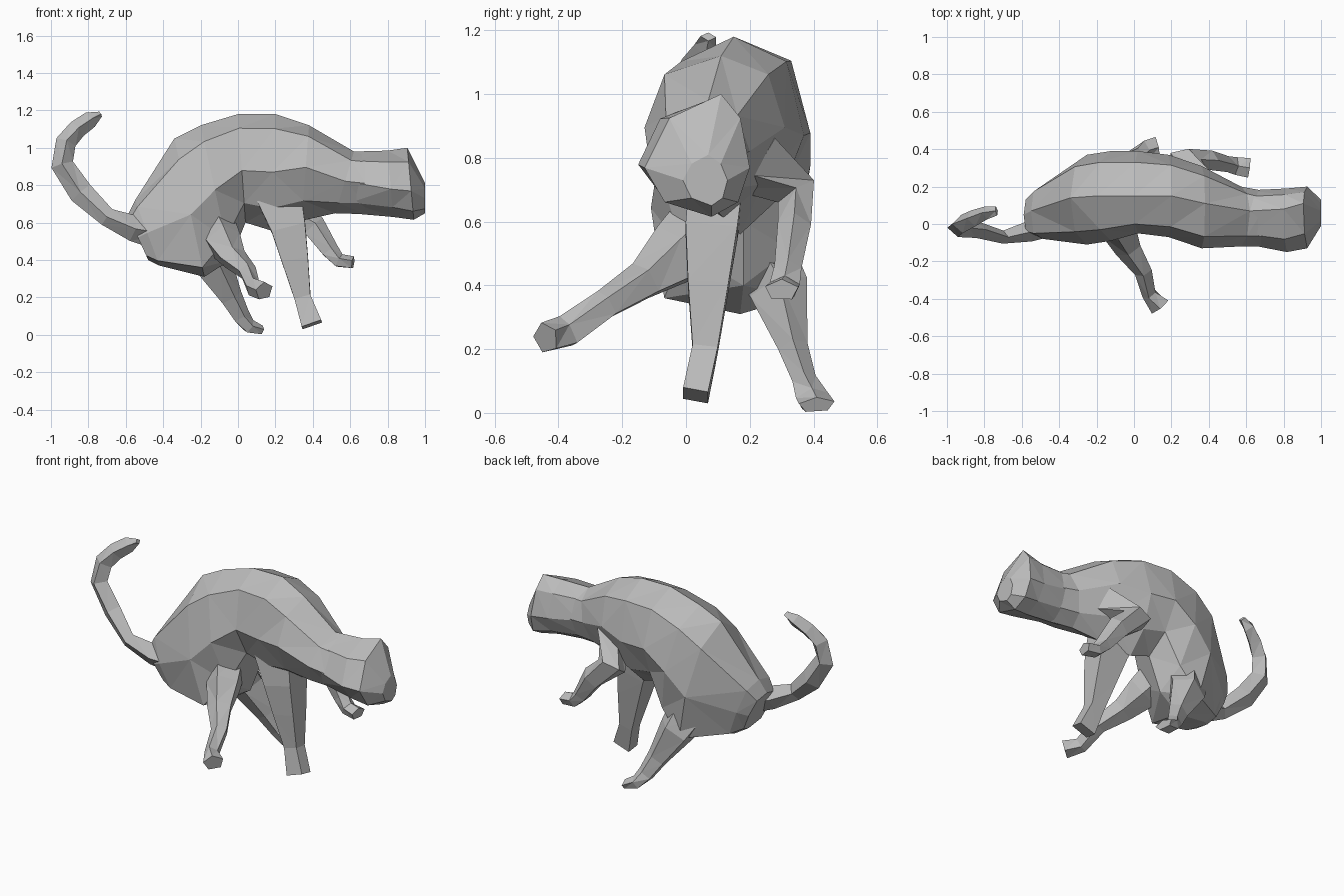
import bpy
import bmesh
import math
from mathutils import Vector

cube = bpy.data.objects.get("Cube")
if cube:
    bpy.data.objects.remove(cube, do_unlink=True)

# Single flat grey
grey = bpy.data.materials.new("plain grey")
grey.use_nodes = True
colour = (0.5, 0.5, 0.5, 1)
grey.diffuse_color = colour
grey.node_tree.nodes["Principled BSDF"].inputs["Base Color"].default_value = colour


def loft(name, rings):
    """Skin a list of equal point rings, cap both ends, split into facets."""
    bm = bmesh.new()
    loops = [[bm.verts.new(point) for point in ring] for ring in rings]
    for lower, upper in zip(loops, loops[1:]):
        count = len(lower)
        for i in range(count):
            j = (i + 1) % count
            bm.faces.new((lower[i], lower[j], upper[j], upper[i]))
    bm.faces.new(loops[0])
    bm.faces.new(loops[-1])
    bmesh.ops.triangulate(bm, faces=bm.faces[:], quad_method='SHORT_EDGE')
    bmesh.ops.recalc_face_normals(bm, faces=bm.faces[:])
    mesh = bpy.data.meshes.new(name)
    bm.to_mesh(mesh)
    bm.free()
    mesh.materials.append(grey)
    obj = bpy.data.objects.new(name, mesh)
    bpy.context.scene.collection.objects.link(obj)
    return obj


def torso_ring(top, bottom, right, left, level, upper, lower):
    """Eight-sided slice: ridge and belly points, flank limits, fullness."""
    top, bottom = Vector(top), Vector(bottom)

    def flank(side, height):
        point = bottom.lerp(top, height)
        point.y = side
        return point

    def corner(side, end, fullness):
        # Corner between a flank and the ridge or belly
        widest = flank(side, level)
        point = widest.lerp(end, 0.5)
        return point + (Vector((end.x, side, end.z)) - point) * fullness

    return [top, corner(left, top, upper), flank(left, level),
            corner(left, bottom, lower), bottom,
            corner(right, bottom, lower), flank(right, level),
            corner(right, top, upper)]


def limb(name, path, sides=5, turn=0.0):
    """Tapered faceted tube; each stop is (position, half depth, half width)."""
    points = [Vector(stop[0]) for stop in path]
    rings = []
    for i, (_, depth, width) in enumerate(path):
        ahead = points[min(i + 1, len(points) - 1)]
        behind = points[max(i - 1, 0)]
        along = (ahead - behind).normalized()
        across = Vector((0, 1, 0))
        if abs(along.y) > 0.6:
            across = Vector((1, 0, 0))
        across = (across - along * across.dot(along)).normalized()
        normal = along.cross(across)
        ring = []
        for k in range(sides):
            angle = turn + math.tau * k / sides
            ring.append(points[i] + normal * depth * math.cos(angle)
                        + across * width * math.sin(angle))
        rings.append(ring)
    return loft(name, rings)


# Torso from blunt rump over the arched back to the neck
rump_to_neck = [
    ((-.59, .05, .64), (-.48, .07, .4), -.06, .15, .5, .6, .6),
    ((-.55, .07, .72), (-.42, .12, .37), -.08, .2, .5, .6, .7),
    ((-.34, .14, 1.05), (-.18, .17, .31), -.11, .37, .45, .45, .7),
    ((-.2, .15, 1.12), (-.04, .18, .4), -.09, .39, .52, .5, .4),
    ((0, .15, 1.18), (.04, .18, .6), -.05, .39, .48, .5, .25),
    ((.2, .15, 1.18), (.17, .17, .56), -.07, .37, .5, .5, .25),
    ((.38, .11, 1.12), (.34, .12, .61), -.13, .31, .56, .48, .25),
    ((.62, .07, .98), (.52, .08, .65), -.12, .2, .52, .4, .35),
    ((.68, .06, .975), (.68, .06, .645), -.12, .18, .5, .4, .3),
]
loft("body", [torso_ring(*row) for row in rump_to_neck])

# Head with a blunt sloping face
head_slices = [
    ((.62, .07, .98), (.6, .06, .65), -.11, .18, .5, .4, .3),
    ((.8, .08, .985), (.83, .06, .63), -.15, .19, .42, .4, .3),
    ((.905, .11, 1), (.94, .08, .615), -.13, .2, .4, .35, .4),
    ((.99, .07, .81), (.99, .08, .65), -.01, .13, .5, .3, .4),
]
head_slices = [torso_ring(*row) for row in head_slices]
for point in head_slices[-1]:
    point.x = 1.0
loft("head", head_slices)

# Curled tail
limb("tail", [
    ((-.38, .02, .54), .1, .07),
    ((-.56, -.04, .57), .07, .055),
    ((-.7, -.07, .63), .05, .035),
    ((-.84, -.03, .76), .065, .045),
    ((-.94, -.02, .91), .06, .05),
    ((-.92, .0, 1.03), .055, .05),
    ((-.86, .03, 1.1), .05, .045),
    ((-.79, .06, 1.15), .045, .035),
    ((-.735, .07, 1.18), .015, .025),
], sides=4)

# Hind legs
limb("right_hind_leg", [
    ((-.14, .1, .6), .14, .12),
    ((-.08, -.02, .5), .11, .1),
    ((-.03, -.13, .415), .065, .075),
    ((.05, -.25, .34), .05, .05),
    ((.08, -.37, .255), .055, .04),
    ((.14, -.44, .235), .05, .06),
])
limb("left_hind_leg", [
    ((-.2, .2, .52), .14, .13),
    ((-.14, .29, .38), .11, .1),
    ((-.04, .335, .2), .065, .05),
    ((.015, .37, .1), .05, .04),
    ((.06, .395, .045), .04, .055),
    ((.125, .41, .025), .025, .06),
])

# Front legs
limb("right_front_leg", [
    ((.22, .1, .74), .17, .12),
    ((.27, .08, .57), .13, .115),
    ((.305, .07, .4), .1, .09),
    ((.345, .06, .2), .062, .056),
    ((.395, .03, .055), .078, .056),
], sides=4, turn=math.pi / 4)
limb("left_front_leg", [
    ((.36, .2, .8), .12, .1),
    ((.27, .345, .69), .09, .07),
    ((.4, .34, .58), .07, .055),
    ((.49, .32, .45), .05, .045),
    ((.54, .31, .395), .04, .05),
    ((.615, .3, .385), .035, .055),
])
